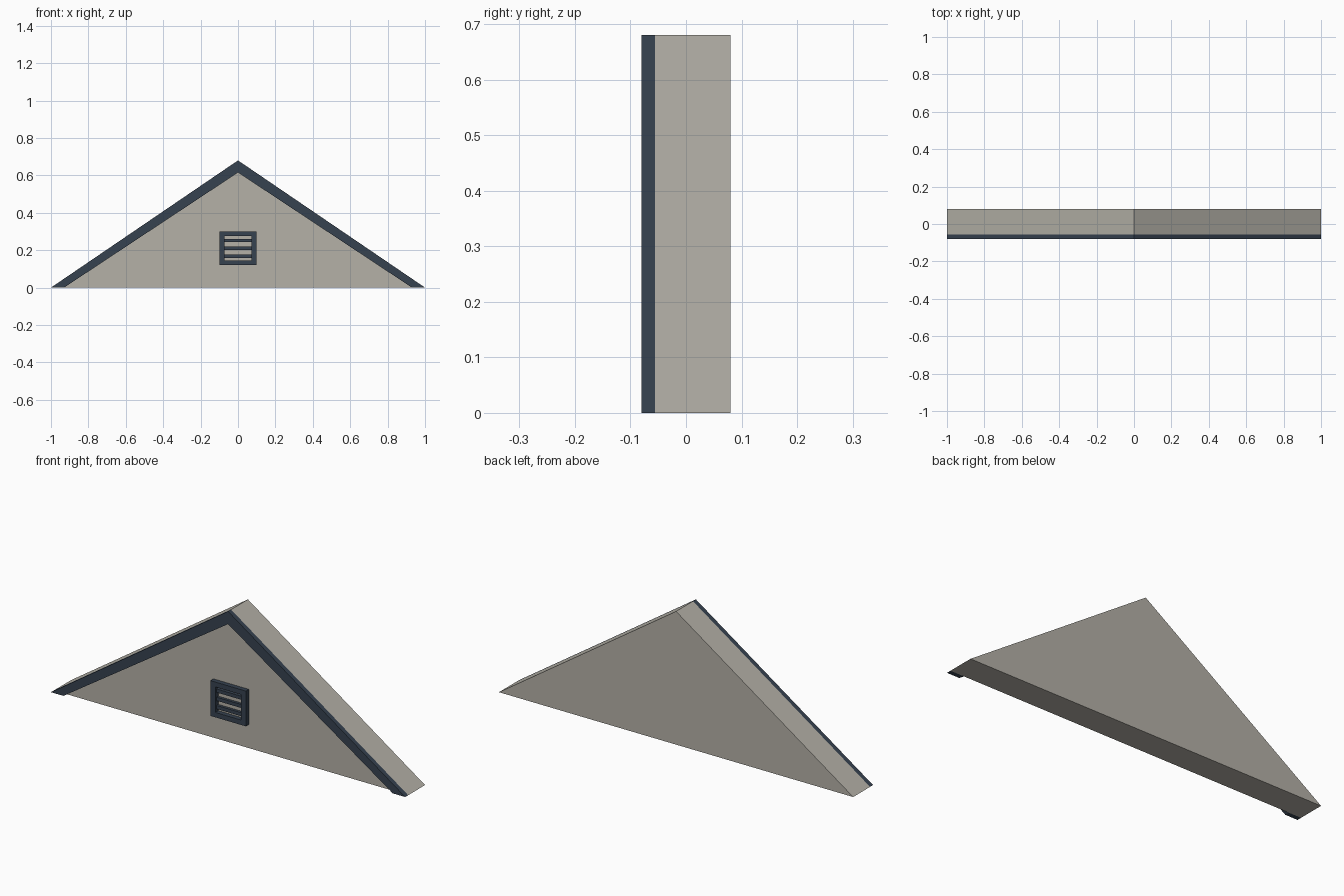
import bpy, bmesh

if "Cube" in bpy.data.objects:
    bpy.data.objects.remove(bpy.data.objects["Cube"])

def material(name, rgb):
    m = bpy.data.materials.new(name)
    m.diffuse_color = (*rgb, 1)
    m.use_nodes = True
    m.node_tree.nodes["Principled BSDF"].inputs["Base Color"].default_value = m.diffuse_color
    return m

STONE = material("warm grey wall", (0.46, 0.44, 0.39))
NAVY = material("dark slate trim", (0.037, 0.054, 0.080))

FRONT, WALL, BACK = -0.08, -0.056, 0.08

def prism(name, profile, y0, y1, mat):
    """Extrude an (x, z) outline from y0 to y1."""
    bm = bmesh.new()
    face = bm.faces.new([bm.verts.new((x, y0, z)) for x, z in profile])
    out = bmesh.ops.extrude_face_region(bm, geom=[face])["geom"]
    verts = [v for v in out if isinstance(v, bmesh.types.BMVert)]
    bmesh.ops.translate(bm, verts=verts, vec=(0, y1 - y0, 0))
    bmesh.ops.recalc_face_normals(bm, faces=bm.faces)
    me = bpy.data.meshes.new(name)
    bm.to_mesh(me)
    bm.free()
    me.materials.append(mat)
    ob = bpy.data.objects.new(name, me)
    bpy.context.collection.objects.link(ob)
    return ob

def bar(name, x0, x1, z0, z1, y0=FRONT):
    return prism(name, [(x0, z0), (x1, z0), (x1, z1), (x0, z1)], y0, WALL, NAVY)

# Gable wall
prism("gable_wall", [(-1, 0), (1, 0), (0, 0.68)], WALL, BACK, STONE)

# Sloping trim along both rakes
prism("rake_trim", [(-1, 0), (-0.93, 0), (0, 0.615), (0.93, 0), (1, 0), (0, 0.68)],
      FRONT, WALL, NAVY)

# Vent frame
for side, s in (("left", -1), ("right", 1)):
    bar(f"vent_stile_{side}", *sorted((s * 0.072, s * 0.1)), 0.12, 0.30)
bar("vent_sill", -0.072, 0.072, 0.12, 0.145)
bar("vent_head", -0.072, 0.072, 0.275, 0.30)

# Vent slats
for i in range(3):
    z = 0.168 + i * 0.042
    bar(f"vent_slat_{i + 1}", -0.072, 0.072, z - 0.009, z + 0.009, -0.070)
